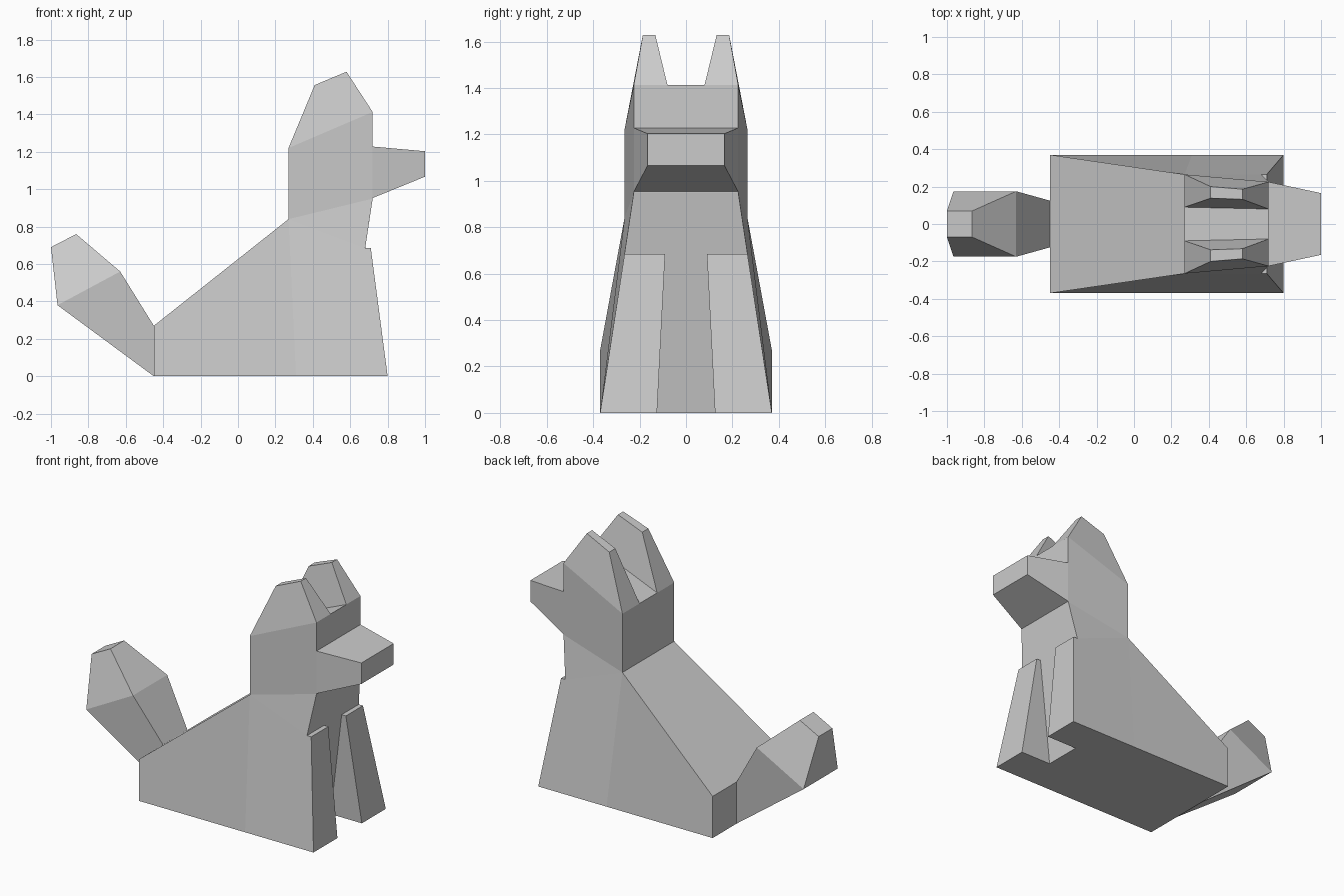
import bpy
import bmesh

cube = bpy.data.objects.get("Cube")
if cube:
    bpy.data.objects.remove(cube, do_unlink=True)

grey = bpy.data.materials.new("light_grey")
grey.use_nodes = True
colour = (0.6, 0.6, 0.6, 1)
grey.diffuse_color = colour
grey.node_tree.nodes["Principled BSDF"].inputs["Base Color"].default_value = colour


def finish(name, bm):
    bmesh.ops.recalc_face_normals(bm, faces=bm.faces[:])
    mesh = bpy.data.meshes.new(name)
    bm.to_mesh(mesh)
    bm.free()
    mesh.materials.append(grey)
    obj = bpy.data.objects.new(name, mesh)
    bpy.context.collection.objects.link(obj)
    return obj


def ring(*edges):
    """Four corners from two cross edges, each given as (x, z, y_low, y_high)."""
    (xa, za, la, ha), (xb, zb, lb, hb) = edges
    return [(xa, la, za), (xa, ha, za), (xb, hb, zb), (xb, lb, zb)]


def loft(name, rings, cap_end=True):
    """Skin a row of four-cornered rings; the first, joined ring stays open."""
    bm = bmesh.new()
    loops = [[bm.verts.new(p) for p in r] for r in rings]
    for low, high in zip(loops, loops[1:]):
        for i in range(4):
            j = (i + 1) % 4
            bm.faces.new((low[i], low[j], high[j], high[i]))
    if cap_end:
        bm.faces.new(loops[-1])
    return finish(name, bm)


# Sitting body with both front legs: one half, then mirrored
points = {
    "rump_low_mid": (-0.45, 0, 0), "rump_low": (-0.45, 0.37, 0),
    "rump_top_mid": (-0.45, 0, 0.27), "rump_top": (-0.45, 0.37, 0.27),
    "nape_mid": (0.27, 0, 0.84), "nape": (0.27, 0.265, 0.84),
    "throat_mid": (0.72, 0, 0.95), "throat": (0.72, 0.225, 0.95),
    "belly": (0.31, 0.37, 0),
    "chest_low_mid": (0.577, 0, 0), "chest_low": (0.577, 0.125, 0),
    "shoulder": (0.68, 0.265, 0.685), "shoulder_in": (0.68, 0.09, 0.685),
    "leg_top": (0.71, 0.265, 0.685), "leg_top_in": (0.71, 0.09, 0.685),
    "foot": (0.8, 0.37, 0), "foot_in": (0.8, 0.125, 0),
}
faces = [
    "rump_low_mid rump_low rump_top rump_top_mid",
    "rump_top_mid rump_top nape nape_mid",
    "rump_low belly nape rump_top",
    "belly foot leg_top shoulder nape",
    "nape shoulder throat",
    "leg_top foot foot_in leg_top_in",
    "shoulder leg_top leg_top_in shoulder_in",
    "leg_top_in foot_in chest_low shoulder_in",
    "throat_mid throat shoulder shoulder_in chest_low chest_low_mid",
    "rump_low_mid chest_low_mid chest_low foot_in foot belly rump_low",
]
bm = bmesh.new()
verts = {k: bm.verts.new(p) for k, p in points.items()}
for f in faces:
    bm.faces.new([verts[k] for k in f.split()])
bmesh.ops.mirror(bm, geom=bm.verts[:] + bm.edges[:] + bm.faces[:],
                 axis='Y', merge_dist=0.001)
bmesh.ops.remove_doubles(bm, verts=bm.verts[:], dist=0.001)
finish("body_and_front_legs", bm)

# Head, with a crown that rises towards the brow
loft("head", [
    ring((0.27, 0.84, -0.265, 0.265), (0.72, 0.95, -0.225, 0.225)),
    ring((0.27, 1.22, -0.265, 0.265), (0.72, 1.413, -0.225, 0.225)),
])

# Tapered snout
loft("snout", [
    ring((0.72, 0.953, -0.225, 0.225), (0.72, 1.228, -0.225, 0.225)),
    ring((1.0, 1.067, -0.165, 0.165), (1.0, 1.203, -0.165, 0.165)),
])

# Ears, flush with the sides of the head
for side, s in (("left", 1), ("right", -1)):
    loft(side_name := "ear_" + ("a" if s > 0 else "b"), [
        ring((0.27, 1.22, s * 0.09, s * 0.265), (0.72, 1.413, s * 0.08, s * 0.225)),
        ring((0.41, 1.557, s * 0.138, s * 0.2), (0.58, 1.628, s * 0.132, s * 0.186)),
    ])

# Bushy tail: narrow root, wide middle, small tip
loft("tail", [
    ring((-0.45, 0.0, -0.125, 0.125), (-0.45, 0.27, -0.125, 0.125)),
    ring((-0.965, 0.38, -0.175, 0.175), (-0.63, 0.56, -0.175, 0.175)),
    ring((-1.0, 0.69, -0.07, 0.07), (-0.865, 0.76, -0.07, 0.07)),
])
